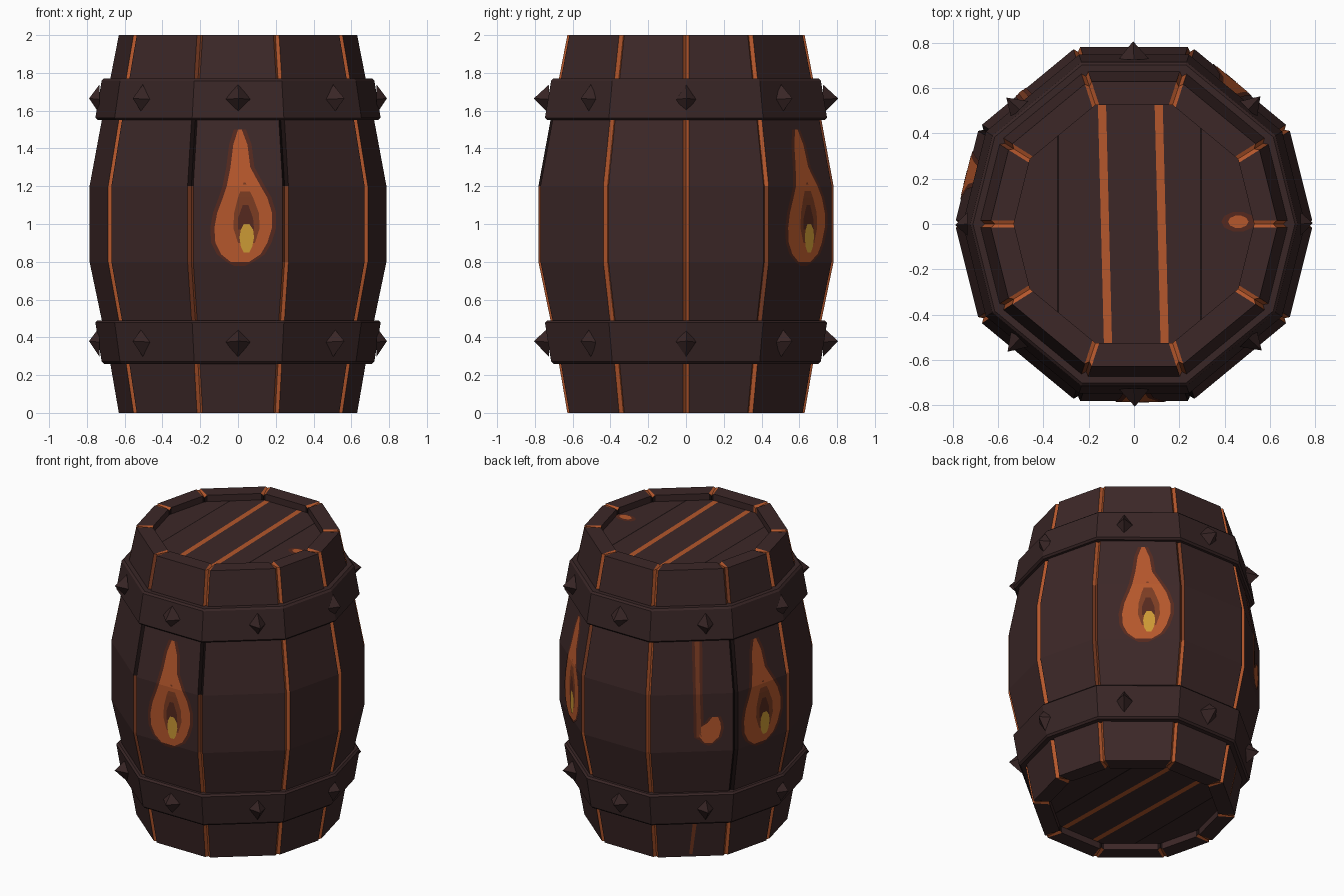
import bpy, bmesh, math
from mathutils import Vector, Matrix

if "Cube" in bpy.data.objects:
    bpy.data.objects.remove(bpy.data.objects["Cube"])

# Flat colours (linear)
COLS = [("dark_wood", (.045, .0205, .0205)), ("dark_iron", (.040, .019, .019)),
        ("crease", (.010, .005, .005)), ("ember_halo", (.090, .022, .013)),
        ("ember_dim", (.200, .045, .016)), ("ember_orange", (.460, .095, .025)),
        ("ember_yellow", (.600, .320, .035))]
MATS = []
for n, c in COLS:
    m = bpy.data.materials.new(n)
    m.diffuse_color = (*c, 1)
    m.use_nodes = True
    m.node_tree.nodes["Principled BSDF"].inputs["Base Color"].default_value = m.diffuse_color
    MATS.append(m)
WOOD, IRON, CREASE, HALO, DIM, ORANGE, YELLOW = range(7)

# Ten uneven stave seams: angle and radius factor
ANG = [0, 32, 72, 108, 148, 180, 212, 252, 288, 328]
FAC = [1, 1.02, 1.04, 1.04, 1.02, 1, 1.02, 1.04, 1.04, 1.02]
SIDE = [(.635, 0), (.68, .26), (.725, .49), (.79, .8), (.79, 1.2),
        (.725, 1.55), (.68, 1.77), (.635, 2)]


def corner(i, r, z):
    a = math.radians(ANG[i % 10])
    k = r * FAC[i % 10]
    return Vector((k * math.cos(a), k * math.sin(a), z))


def radius(z):
    for (r0, z0), (r1, z1) in zip(SIDE, SIDE[1:]):
        if z <= z1:
            return r0 + (r1 - r0) * (z - z0) / (z1 - z0)
    return SIDE[-1][0]


def finish(bm, name, recalc=True):
    if recalc:
        bmesh.ops.recalc_face_normals(bm, faces=bm.faces[:])
    me = bpy.data.meshes.new(name)
    bm.to_mesh(me)
    bm.free()
    for m in MATS:
        me.materials.append(m)
    ob = bpy.data.objects.new(name, me)
    bpy.context.collection.objects.link(ob)
    return ob


# Stave wall: lofted profile with a V groove at each seam
def build_staves():
    rows = [(.53, .06, 0, .015), (.53, 0, 0, .015)]
    rows += [(r, z, -.022, 0) for r, z in SIDE]
    rows += [(.53, 2, 0, -.015), (.53, 1.94, 0, -.015)]
    # glow per seam, one letter per height section from the bottom up
    code = {"o": ORANGE, "d": DIM, "h": HALO, "c": CREASE}
    glow = ["cooooooooOc", "coooddooooc", "coooodddooc", "coooooooooc", "coodccccdoc",
            "coooddooooc", "coooooooooc", "coooddccdooc", "coooodccooc", "coooooooooc"]
    bm = bmesh.new()
    loops = []
    for r, z, dr, dz in rows:
        ring = []
        for i in range(10):
            a, b = corner(i, r, z), corner(i + 1, r, z)
            d = (b - a).normalized() * .017
            s = corner(i, r + dr, z + dz)
            ring += [bm.verts.new(p) for p in (s, a + d, b - d)]
        loops.append(ring)
    for j in range(len(loops) - 1):
        for i in range(30):
            k = (i + 1) % 30
            f = bm.faces.new((loops[j][i], loops[j][k], loops[j + 1][k], loops[j + 1][i]))
            if i % 3 != 1:
                seam = (i // 3 + (i % 3 == 2)) % 10
                f.material_index = code[glow[seam][j].lower()]
    finish(bm, "staves")


build_staves()


# Lids: recessed planks, split by glowing seams and dark cracks
def build_lid(name, z):
    bm = bmesh.new()
    bm.faces.new([bm.verts.new(corner(i, .54, z)) for i in range(10)])
    lines = [(-.128, .018, ORANGE), (.122, .018, ORANGE), (.295, .005, CREASE), (-.335, .004, CREASE)]
    for x, w, _ in lines:
        tilt = Vector((1, .025 if abs(x) < .2 else 0, 0))
        for s in (-w, w):
            bmesh.ops.bisect_plane(bm, geom=bm.verts[:] + bm.edges[:] + bm.faces[:],
                                   plane_co=(x + s, 0, z), plane_no=tilt)
    for f in bm.faces:
        cx = f.calc_center_median().x
        for x, w, m in lines:
            if abs(cx - x) < w * .8:
                f.material_index = m
        if (f.normal.z > 0) != (z > 1):
            f.normal_flip()
    bm.normal_update()
    for f in bm.faces:
        if (f.normal.z > 0) != (z > 1):
            f.normal_flip()
    finish(bm, name, False)


build_lid("top_lid", 1.955)
build_lid("bottom_lid", .045)


# Small ember spot on the lid
bm = bmesh.new()
for rx, ry, dz, m in ((.075, .045, .003, HALO), (.045, .028, .006, ORANGE)):
    f = bm.faces.new([bm.verts.new((.46 + rx * math.cos(t * math.pi / 5),
                                    .01 + ry * math.sin(t * math.pi / 5), 1.955 + dz)) for t in range(10)])
    f.material_index = m
finish(bm, "lid_ember", False)


# Iron hoops: (z low, radius low, z high, radius high)
BANDS = {"lower": (.26, .722, .49, .755), "upper": (1.55, .755, 1.77, .722)}


def build_band(name, z0, r0, z1, r1):
    bm = bmesh.new()
    prof = [(r0 - .07, z0), (r0 - .012, z0), (r0, z0 + .012), (r1, z1 - .012), (r1 - .012, z1), (r1 - .07, z1)]
    loops = [[bm.verts.new(corner(i, r, z)) for i in range(10)] for r, z in prof]
    for j in range(6):
        a, b = loops[j], loops[(j + 1) % 6]
        for i in range(10):
            k = (i + 1) % 10
            f = bm.faces.new((a[i], a[k], b[k], b[i]))
            f.material_index = CREASE if j in (0, 3) and z0 < 0 else IRON
    finish(bm, name)


def chord_dist(deg, r):
    """Distance from the axis to the ten-sided outline in a direction."""
    d = Vector((math.cos(math.radians(deg)), math.sin(math.radians(deg)), 0))
    for i in range(10):
        hi = ANG[i + 1] if i < 9 else 360
        if ANG[i] <= deg < hi:
            a, b = corner(i, r, 0), corner(i + 1, r, 0)
            n = Vector((b.y - a.y, a.x - b.x, 0))
            return a.dot(n) / d.dot(n)


# Pointed diamond rivets, eight on each hoop
def build_rivets(name, z0, r0, z1, r1):
    bm = bmesh.new()
    zc = (z0 + z1) / 2
    for n in range(8):
        deg = n * 45
        big = 1.3 if deg in (90, 270) else 1
        dist = chord_dist(deg, (r0 + r1) / 2)
        h = .05 if deg % 180 == 0 else .075
        rot = Matrix.Rotation(math.radians(deg), 4, 'Z')
        ring = [(-.025, .053 * big, 0), (-.025, 0, .078), (-.025, -.053 * big, 0), (-.025, 0, -.078)]
        vs = [bm.verts.new(rot @ (Vector(p) + Vector((dist + .02, 0, zc)))) for p in ring]
        tip = bm.verts.new(rot @ Vector((dist + h, .004, zc + .005)))
        for i in range(4):
            f = bm.faces.new((vs[i], vs[(i + 1) % 4], tip))
            f.material_index = IRON
        bm.faces.new(vs[::-1]).material_index = IRON
    finish(bm, name)


for n, b in BANDS.items():
    build_band(n + "_hoop", *b)
    build_rivets(n + "_hoop_rivets", *b)


# Painted ember marks: rows (z, left, right) laid on a flat stave
def on_stave(i, u, z, off):
    a, b = corner(i, radius(z), z), corner(i + 1, radius(z), z)
    t = (b - a).normalized()
    return (a + b) / 2 + t * u + Vector((t.y, -t.x, 0)) * off


def plate(bm, i, rows, shift, off, mat, grow=0):
    rows = [(z, l - grow, r + grow) for z, l, r in rows]
    if grow:
        z, l, r = rows[0]
        rows.insert(0, (z - grow, l + 2 * grow, r - 2 * grow))
    prev = None
    for z, l, r in rows:
        cur = [bm.verts.new(on_stave(i, u + shift, z, off)) for u in (l, r)]
        if prev:
            bm.faces.new((prev[0], prev[1], cur[1], cur[0])).material_index = mat
        prev = cur


BODY = [(.8, -.04, .06), (.84, -.09, .12), (.9, -.12, .155), (.98, -.125, .18), (1.06, -.11, .18),
        (1.14, -.08, .155), (1.2, -.06, .12), (1.3, -.04, .065), (1.42, -.025, .05), (1.5, 0, .02)]
MIDDLE = [(.9, 0, .09), (.98, -.025, .115), (1.06, -.02, .11), (1.14, 0, .08), (1.22, .03, .04)]
HEART = [(.97, .0, .085), (1.03, .0, .08), (1.1, .025, .055)]
CORE = [(.85, .03, .06), (.88, .015, .075), (.93, .008, .085), (.97, .015, .08), (1.0, .03, .06)]

for name, stave, shift in (("front_flame", 7, 0), ("back_right_flame", 1, .02), ("left_flame", 4, -.03)):
    bm = bmesh.new()
    plate(bm, stave, BODY, shift, .003, HALO, .022)
    plate(bm, stave, BODY, shift, .0045, ORANGE)
    plate(bm, stave, MIDDLE, shift, .006, DIM)
    plate(bm, stave, HEART, shift, .0075, HALO)
    plate(bm, stave, CORE, shift, .009, YELLOW)
    finish(bm, name, False)

# Hooked ember crack on the back left stave
bm = bmesh.new()
CRACK = [(.9, .03, .06), (1.2, .025, .05), (1.54, .02, .05)]
HOOK = [(.86, .08, .13), (.9, .05, .17), (.96, .04, .185), (1.0, .1, .18), (1.04, .13, .165)]
for rows in (CRACK, HOOK):
    plate(bm, 3, rows, 0, .003, HALO, .018)
    plate(bm, 3, rows, 0, .005, DIM if rows is CRACK else ORANGE)
plate(bm, 3, [(.02, -.01, .01), (.25, .01, .035)], 0, .004, DIM)
finish(bm, "ember_crack", False)
